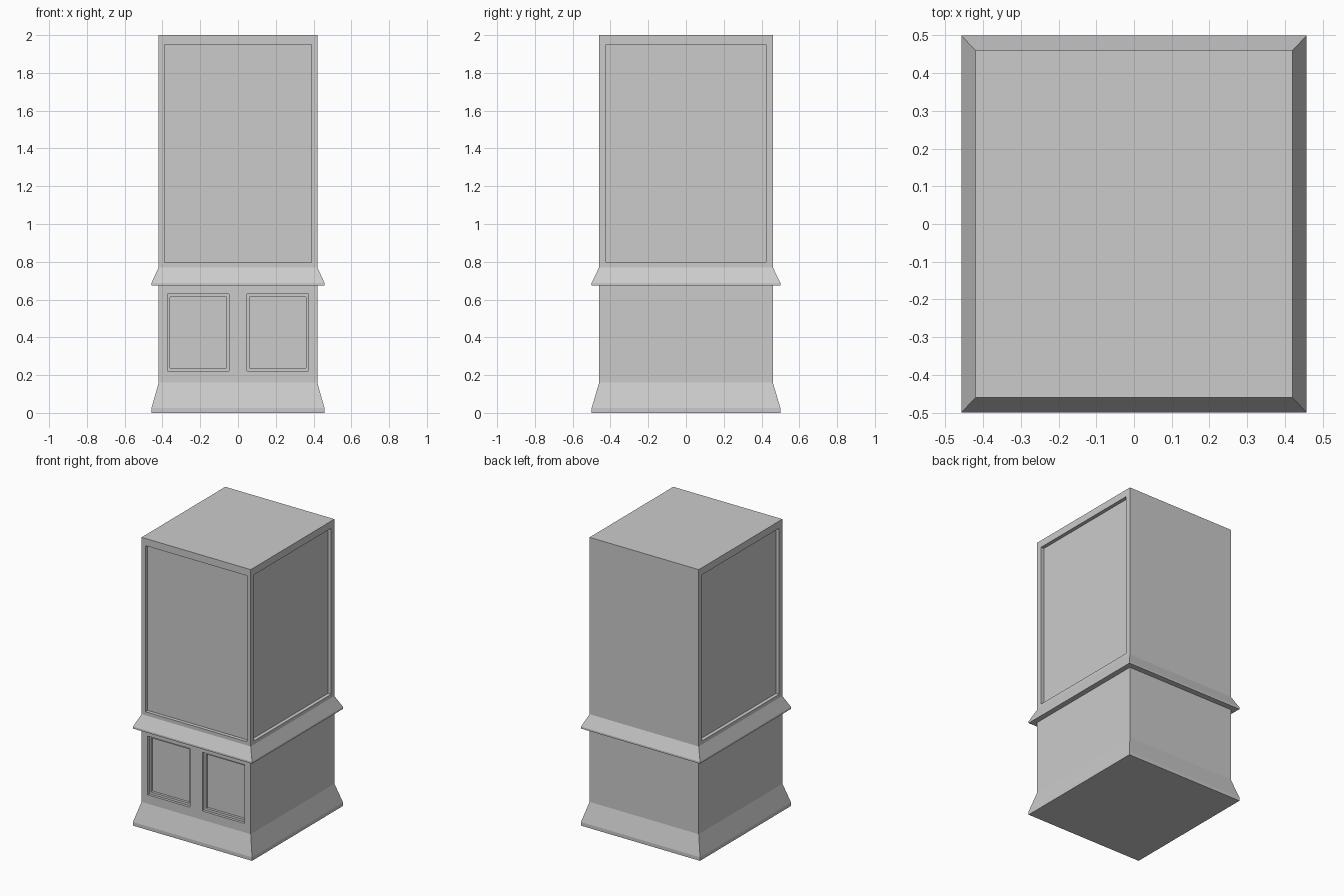
import bpy, bmesh
from mathutils import Vector

if "Cube" in bpy.data.objects:
    bpy.data.objects.remove(bpy.data.objects["Cube"])

# Silhouette: (half width x, half depth y, height z)
BX, BY, OX, OY = 0.42, 0.46, 0.458, 0.50
PROFILE = [(OX, OY, 0.0), (OX, OY, 0.025), (BX, BY, 0.16),
           (BX, BY, 0.675), (OX, OY, 0.675), (OX, OY, 0.688),
           (BX, BY, 0.77), (BX, BY, 2.0)]

bm = bmesh.new()

# Body with plinth and waist moulding, lofted from rectangles
rings = [[bm.verts.new((sx * x, sy * y, z))
          for sx, sy in ((-1, -1), (1, -1), (1, 1), (-1, 1))]
         for x, y, z in PROFILE]
bands = []
for lo, hi in zip(rings, rings[1:]):
    bands.append([bm.faces.new((lo[i], lo[(i + 1) % 4], hi[(i + 1) % 4], hi[i]))
                  for i in range(4)])   # front, right, back, left
bm.faces.new(rings[0][::-1])
bm.faces.new(rings[-1])
bm.normal_update()


def inset_to(face, axis, bounds, depth=0.0):
    """Inset a face to a rectangle (u0, u1, z0, z1) and push it inward."""
    n, c = face.normal.copy(), face.calc_center_median()
    u0, u1, z0, z1 = bounds
    bmesh.ops.inset_individual(bm, faces=[face], thickness=0.001)
    for v in face.verts:
        left, low = v.co[axis] < c[axis], v.co.z < c.z
        v.co[axis] = u0 if left else u1
        v.co.z = z0 if low else z1
        v.co -= n * depth
    face.normal_update()


def recess(face, axis, bounds, depth):
    inset_to(face, axis, bounds)
    inset_to(face, axis, bounds, depth)


# Upper display panels on front and both sides
upper = bands[6]
recess(upper[0], 0, (-0.39, 0.39, 0.795, 1.95), 0.025)
for side in (upper[1], upper[3]):
    recess(side, 1, (-0.423, 0.423, 0.795, 1.95), 0.025)

# Lower front split into two stepped door panels
front = bands[2][0]
bmesh.ops.bisect_plane(bm, geom=[front, *front.edges, *front.verts],
                       plane_co=Vector((0, 0, 0)), plane_no=Vector((1, 0, 0)))
bm.normal_update()
doors = [f for f in bm.faces if f.normal.y < -0.99
         and 0.3 < f.calc_center_median().z < 0.6]
for door in doors:
    s = 1 if door.calc_center_median().x > 0 else -1
    for near, far, z0, z1 in ((0.048, 0.373, 0.222, 0.63),
                              (0.062, 0.36, 0.238, 0.614)):
        u0, u1 = sorted((s * near, s * far))
        recess(door, 0, (u0, u1, z0, z1), 0.018)

bmesh.ops.recalc_face_normals(bm, faces=bm.faces)
mesh = bpy.data.meshes.new("cabinet_body")
bm.to_mesh(mesh)
bm.free()
bpy.context.collection.objects.link(bpy.data.objects.new("cabinet_body", mesh))
